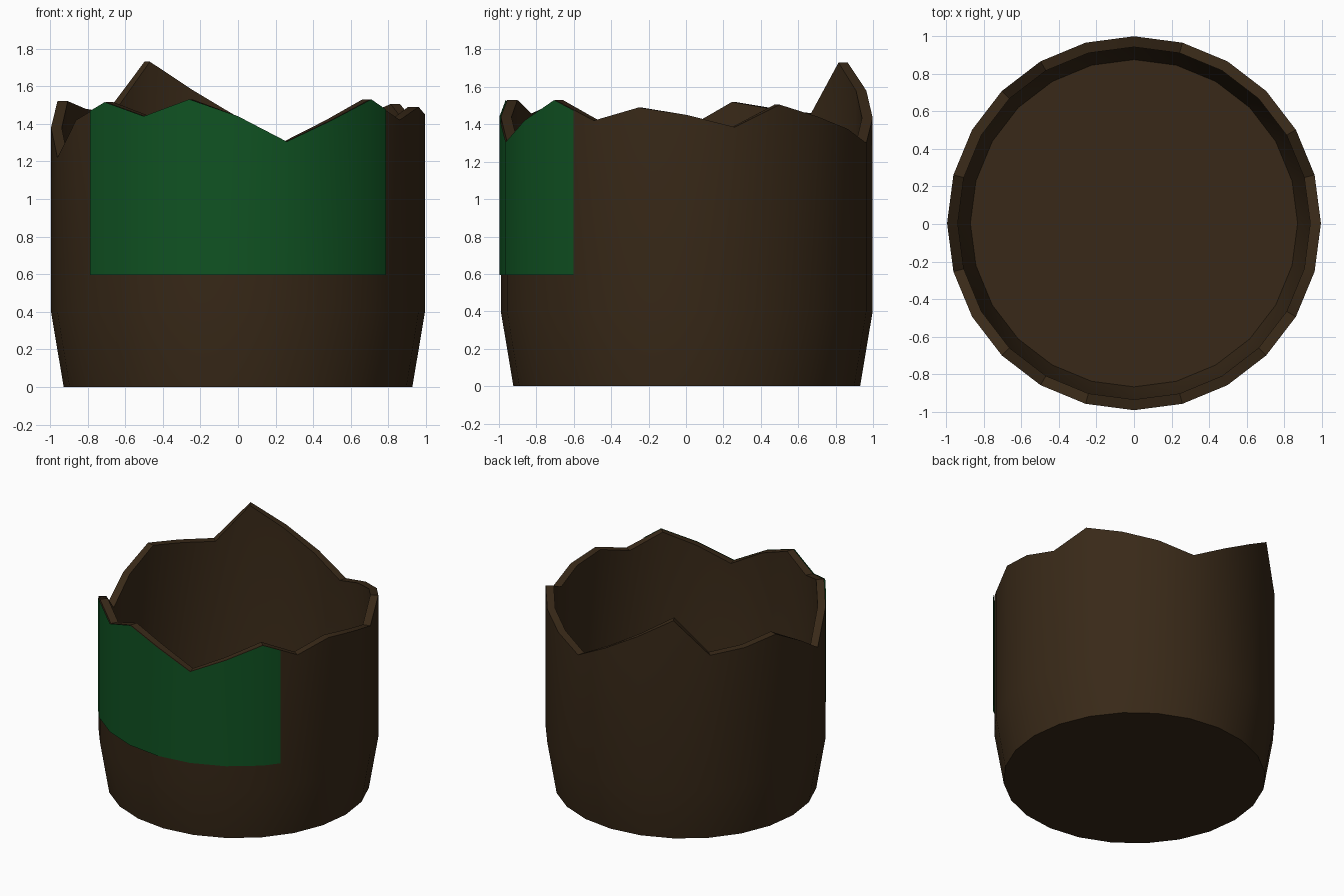
import bpy, bmesh, math

if "Cube" in bpy.data.objects:
    bpy.data.objects.remove(bpy.data.objects["Cube"])

N = 24
CY = 0.004            # tiny shift so body plus label is centred
R, BASE_R, WALL = 0.994, 0.927, 0.057
# Height of the broken rim every 15 degrees, counter-clockwise from +x
RIM = [1.45, 1.385, 1.505, 1.44, 1.375, 1.30, 1.435, 1.58, 1.73, 1.455, 1.48, 1.52,
       1.38, 1.22, 1.42, 1.515, 1.44, 1.53, 1.44, 1.305, 1.42, 1.53, 1.42, 1.49]


def point(step, r, z):
    """Point on the 24-sided wall; fractional steps lie on the flat facets."""
    i, f = math.floor(step), step - math.floor(step)
    a, b = (math.tau * k / N for k in (i, i + 1))
    x = r * (math.cos(a) * (1 - f) + math.cos(b) * f)
    y = r * (math.sin(a) * (1 - f) + math.sin(b) * f)
    return (x, y + CY, z)


def rim_z(step):
    i, f = math.floor(step), step - math.floor(step)
    return RIM[i % N] * (1 - f) + RIM[(i + 1) % N] * f


def finish(bm, name, color):
    mesh = bpy.data.meshes.new(name)
    bm.to_mesh(mesh)
    bm.free()
    obj = bpy.data.objects.new(name, mesh)
    bpy.context.collection.objects.link(obj)
    mat = bpy.data.materials.new(name + "_color")
    mat.diffuse_color = color
    mat.use_nodes = True
    mat.node_tree.nodes["Principled BSDF"].inputs["Base Color"].default_value = mat.diffuse_color
    mesh.materials.append(mat)
    bpy.ops.object.select_all(action='DESELECT')
    obj.select_set(True)
    bpy.context.view_layer.objects.active = obj
    bpy.ops.object.shade_smooth_by_angle(angle=math.radians(30))


# Broken glass body: outer wall, jagged rim, inner wall and floor
bm = bmesh.new()
profile = [(BASE_R, 0.0), (R, 0.4), (R, None),
           (R - WALL, None), (R - WALL, 0.41), (BASE_R - WALL, 0.06)]
rings = [[bm.verts.new(point(i, r, RIM[i] if z is None else z)) for i in range(N)]
         for r, z in profile]
for lo, hi in zip(rings, rings[1:]):
    for i in range(N):
        j = (i + 1) % N
        bm.faces.new((lo[i], lo[j], hi[j], hi[i]))
bm.faces.new(rings[0][::-1])
bm.faces.new(rings[-1])
finish(bm, "broken_bottle_body", (0.04, 0.022, 0.009, 1))

# Label: thin sheet around the front, torn along the same rim
bm = bmesh.new()
steps = [14.5] + list(range(15, 22)) + [21.5]
low = [bm.verts.new(point(s, R + 0.008, 0.595)) for s in steps]
top = [bm.verts.new(point(s, R + 0.008, rim_z(s))) for s in steps]
for i in range(len(steps) - 1):
    bm.faces.new((low[i], low[i + 1], top[i + 1], top[i]))
finish(bm, "front_label", (0.005, 0.085, 0.016, 1))
